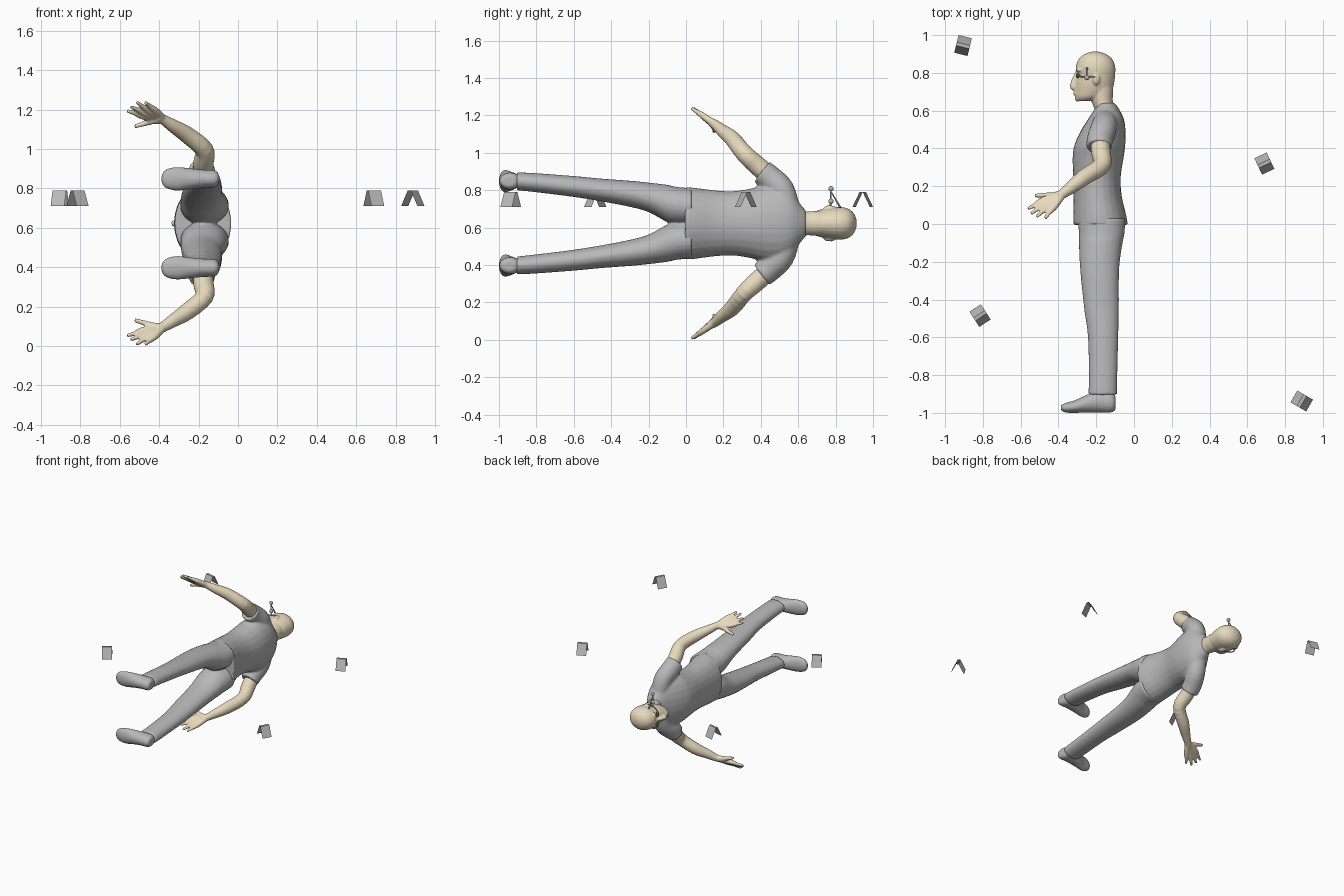
import bpy, bmesh, math
from mathutils import Vector

cube = bpy.data.objects.get("Cube")
if cube:
    bpy.data.objects.remove(cube)

MID = 0.623   # height of the body's plane of symmetry


def material(name, rgb):
    m = bpy.data.materials.new(name)
    m.use_nodes = True
    m.diffuse_color = (*rgb, 1)
    bsdf = m.node_tree.nodes["Principled BSDF"]
    bsdf.inputs["Base Color"].default_value = (*rgb, 1)
    bsdf.inputs["Roughness"].default_value = 0.8
    return m


GREY = material("grey", (0.48, 0.48, 0.48))
SKIN = material("skin", (0.80, 0.70, 0.51))
DARK = material("dark grey", (0.12, 0.12, 0.12))


def refine(rows, steps=4):
    """Catmull-Rom interpolation of rows of numbers."""
    out = []
    for i in range(len(rows) - 1):
        a, b, c, d = (rows[max(0, min(len(rows) - 1, i + k))] for k in (-1, 0, 1, 2))
        for s in range(steps):
            t = s / steps
            out.append([q + 0.5 * t * (r - p + t * (2 * p - 5 * q + 4 * r - e
                        + t * (3 * (q - r) + e - p))) for p, q, r, e in zip(a, b, c, d)])
    return out + [list(rows[-1])]


def skin_rings(bm, rings, sides=24):
    """Join rings of (centre, u, v) into a capped closed body."""
    loops = []
    for c, u, v in rings:
        loops.append([bm.verts.new(c + u * math.cos(2 * math.pi * k / sides)
                                   + v * math.sin(2 * math.pi * k / sides))
                      for k in range(sides)])
    for a, b in zip(loops, loops[1:]):
        for k in range(sides):
            j = (k + 1) % sides
            bm.faces.new((a[k], a[j], b[j], b[k]))
    bm.faces.new(loops[0])
    bm.faces.new(loops[-1])


def stack(bm, rows, side=1):
    """Rows along y: y, front x, back x, half width, centre z."""
    skin_rings(bm, [(Vector(((f + b) / 2, y, side * z)), Vector(((b - f) / 2, 0, 0)),
                     Vector((0, 0, w))) for y, f, b, w, z in refine(rows)])


def tube(bm, rows, side=1, sides=16):
    """Rows along a free path: x, y, z, radius."""
    rows = refine(rows)
    pts = [Vector((r[0], r[1], side * r[2])) for r in rows]
    rings = []
    for i, p in enumerate(pts):
        t = (pts[min(i + 1, len(pts) - 1)] - pts[max(i - 1, 0)]).normalized()
        u = t.cross(Vector((1, 0.2, -side))).normalized()
        rings.append((p, u * rows[i][3], t.cross(u) * rows[i][3]))
    skin_rings(bm, rings, sides)


def blob(bm, centre, size):
    new = bmesh.ops.create_uvsphere(bm, u_segments=16, v_segments=10, radius=1)["verts"]
    bmesh.ops.scale(bm, vec=size, verts=new)
    bmesh.ops.translate(bm, vec=centre, verts=new)


def finish(bm, name, mat, voxel=0, soften=3, z=MID):
    bmesh.ops.recalc_face_normals(bm, faces=bm.faces)
    me = bpy.data.meshes.new(name)
    bm.to_mesh(me)
    bm.free()
    ob = bpy.data.objects.new(name, me)
    bpy.context.scene.collection.objects.link(ob)
    ob.location.z = z
    me.materials.append(mat)
    if voxel:   # fuse overlapping volumes into one organic surface
        r = ob.modifiers.new("fuse", "REMESH")
        r.mode, r.voxel_size, r.use_smooth_shade = "VOXEL", voxel, True
        s = ob.modifiers.new("soften", "SMOOTH")
        s.factor, s.iterations = 0.5, soften
        me.polygons.foreach_set("use_smooth", [True] * len(me.polygons))
    return ob


# Shirt: torso with short sleeves
bm = bmesh.new()
stack(bm, [(-.005, -.322, -.032, .194, 0), (.05, -.322, -.042, .190, 0),
           (.15, -.320, -.065, .177, 0), (.25, -.322, -.070, .172, 0),
           (.35, -.325, -.055, .187, 0), (.42, -.315, -.046, .205, 0),
           (.50, -.278, -.045, .200, 0), (.56, -.240, -.055, .165, 0),
           (.61, -.208, -.080, .105, 0), (.64, -.198, -.100, .070, 0)])
for s in (1, -1):
    tube(bm, [(-.15, .545, .08, .065), (-.16, .51, .18, .069),
              (-.18, .45, .24, .069), (-.185, .405, .275, .068)], s, 24)
finish(bm, "shirt", GREY, 0.009, 4)

# Trousers
bm = bmesh.new()
for s in (1, -1):
    stack(bm, [(.03, -.295, -.045, .100, .088), (-.05, -.293, -.050, .100, .095),
               (-.10, -.292, -.060, .100, .106), (-.20, -.288, -.075, .079, .139),
               (-.30, -.280, -.080, .070, .158), (-.45, -.264, -.080, .061, .178),
               (-.60, -.244, -.083, .056, .197), (-.80, -.240, -.088, .051, .217),
               (-.905, -.242, -.090, .048, .225)], s)
finish(bm, "trousers", GREY, 0.009, 3)

# Shoes: rings along x with bottom, top and half width
for s, label in ((1, "right"), (-1, "left")):
    bm = bmesh.new()
    rows = [(-.388, -.985, -.962, .022), (-.365, -.998, -.948, .048), (-.31, -1, -.932, .060),
            (-.24, -.998, -.900, .053), (-.17, -.998, -.880, .046), (-.12, -.998, -.885, .044),
            (-.098, -.985, -.910, .028)]
    skin_rings(bm, [(Vector((x, (lo + hi) / 2, s * .226)), Vector((0, (hi - lo) / 2, 0)),
                     Vector((0, 0, w))) for x, lo, hi, w in refine(rows)])
    finish(bm, label + "_shoe", GREY, 0.008, 2)

# Arms with hands
for s, label in ((1, "right"), (-1, "left")):
    bm = bmesh.new()
    tube(bm, [(-.18, .46, .24, .050), (-.175, .38, .31, .052), (-.172, .31, .375, .047),
              (-.26, .25, .450, .043), (-.33, .195, .495, .034), (-.38, .158, .527, .026),
              (-.41, .135, .540, .024)], s)
    wrist = Vector((-.375, .16, .525))
    spread = Vector((.09, -.05, .045))
    tips = [(-.562, .08, .570), (-.545, .055, .592), (-.515, .038, .615), (-.47, .03, .614)]
    for i, tip in enumerate(tips):
        knuckle = Vector((-.450, .110, .558)) + spread * (i - 1.5) * 0.22
        mid = knuckle.lerp(Vector(tip), 0.5) + Vector((-.006, -.004, .004))
        tube(bm, [(*wrist, .020), (*knuckle, .018), (*mid, .0125), (*tip, .009)], s, 10)
    tube(bm, [(*wrist, .022), (-.425, .148, .525, .021),
              (-.475, .152, .507, .014), (-.525, .150, .492, .010)], s, 10)
    finish(bm, label + "_arm", SKIN, 0.0055, 3)

# Head with neck, nose, chin and ears
bm = bmesh.new()
stack(bm, [(.60, -.205, -.095, .068, 0), (.65, -.225, -.112, .064, 0),
           (.70, -.235, -.110, .066, 0), (.75, -.240, -.115, .066, 0)])
stack(bm, [(.652, -.300, -.220, .032, 0), (.67, -.312, -.165, .054, 0),
           (.70, -.314, -.120, .068, 0), (.74, -.311, -.106, .078, 0),
           (.79, -.303, -.100, .084, 0), (.83, -.308, -.099, .087, 0),
           (.87, -.294, -.113, .077, 0), (.898, -.265, -.145, .052, 0),
           (.912, -.225, -.185, .018, 0)])
tube(bm, [(-.298, .805, 0, .012), (-.317, .76, 0, .014), (-.322, .728, 0, .017),
          (-.312, .718, 0, .014)])
blob(bm, (-.306, .692, 0), (.016, .013, .026))
blob(bm, (-.300, .662, 0), (.014, .014, .024))
for s in (1, -1):
    blob(bm, (-.200, .768, s * .083), (.019, .032, .013))
    blob(bm, (-.290, .815, s * .035), (.017, .010, .030))
finish(bm, "head", SKIN, 0.006, 2)

# Eyewear: lenses, side bars and a marker post with two beads
bm = bmesh.new()
for s in (1, -1):
    blob(bm, (-.298, .785, s * .038), (.010, .012, .022))
finish(bm, "lenses", DARK)
bm = bmesh.new()
for s in (1, -1):
    tube(bm, [(-.298, .782, s * .062, .004), (-.265, .780, s * .084, .004),
              (-.205, .778, s * .093, .004)], 1, 8)
tube(bm, [(-.25, .772, .085, .005), (-.25, .775, .185, .003)], 1, 8)
tube(bm, [(-.25, .825, .085, .006), (-.25, .778, .165, .003)], 1, 8)
for h in (.118, .185):
    blob(bm, (-.25, .775, h), (.014, .014, .014))
eyewear = finish(bm, "eyewear", GREY)

# Four open folded markers standing around the body
for i, (x, y, angle) in enumerate([(-.905, .945, -14), (.69, .32, 25),
                                   (-.815, -.485, 33), (.888, -.937, 60)]):
    bm = bmesh.new()
    lines = [[bm.verts.new((e * .036, w, h)) for e in (-1, 1)]
             for w, h in ((-.048, .71), (-.009, .79), (.009, .79), (.048, .71))]
    for a, b in zip(lines, lines[1:]):
        bm.faces.new((a[0], a[1], b[1], b[0]))
    tent = finish(bm, f"folded_marker_{i + 1}", GREY, z=0)
    tent.location = (x, y, 0)
    tent.rotation_euler.z = math.radians(angle)
